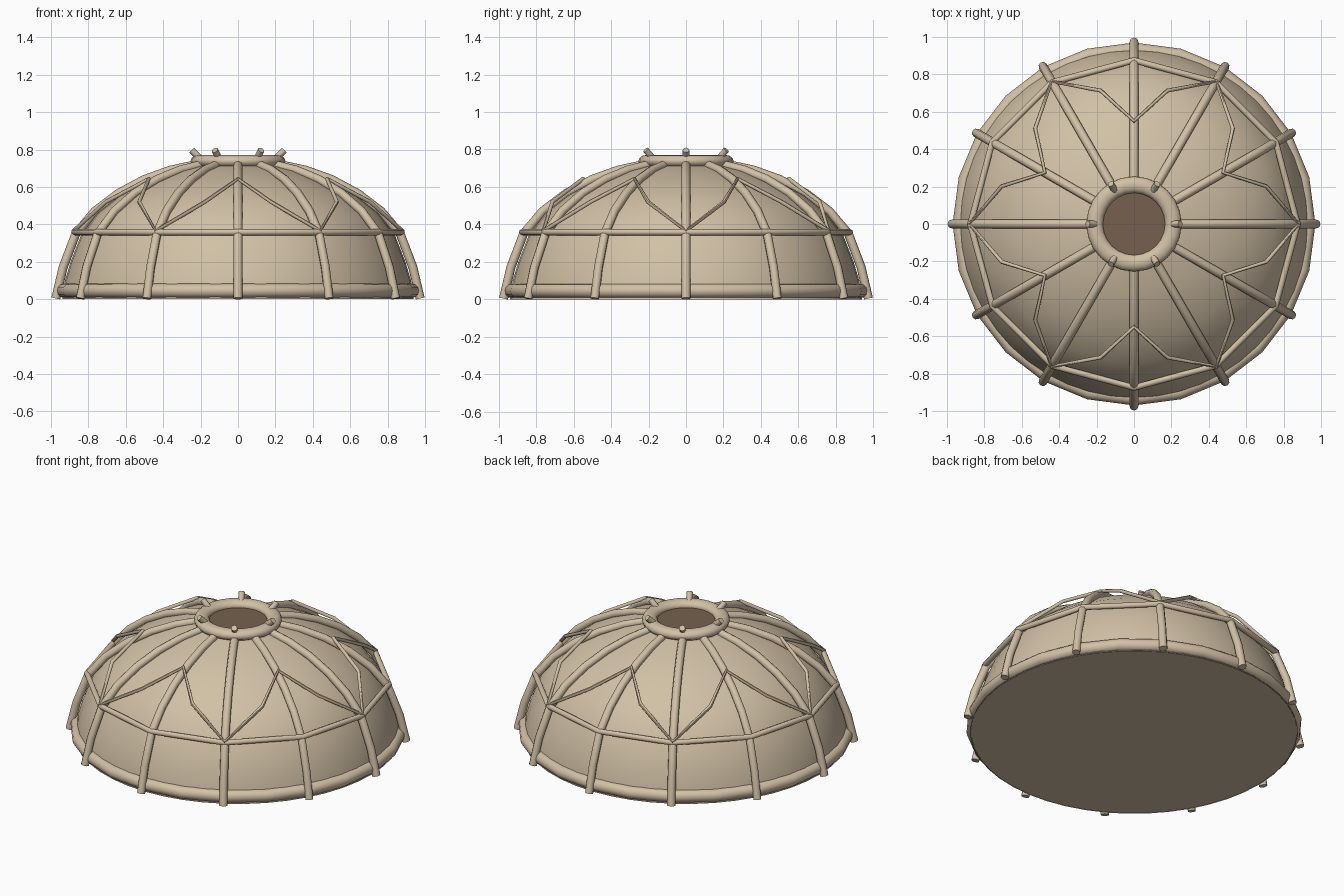
import bpy, bmesh, math
from mathutils import Vector

cube = bpy.data.objects.get("Cube")
if cube:
    bpy.data.objects.remove(cube, do_unlink=True)


def material(name, rgb):
    m = bpy.data.materials.new(name)
    m.use_nodes = True
    m.diffuse_color = (*rgb, 1)
    m.node_tree.nodes["Principled BSDF"].inputs["Base Color"].default_value = (*rgb, 1)
    return m


beige = material("beige", (0.64, 0.53, 0.38))
brown = material("dark brown", (0.18, 0.12, 0.08))


def polar(radius, degrees, z):
    a = math.radians(degrees)
    return Vector((radius * math.cos(a), radius * math.sin(a), z))


def finish(obj, name, mat, angle=40):
    obj.name = name
    obj.data.materials.clear()
    obj.data.materials.append(mat)
    bpy.ops.object.select_all(action='DESELECT')
    obj.select_set(True)
    bpy.context.view_layer.objects.active = obj
    bpy.ops.object.shade_smooth_by_angle(angle=math.radians(angle))
    return obj


def tubes(name, paths, radius, closed=False, resolution=2):
    """Round bars along a list of paths, joined in one mesh."""
    curve = bpy.data.curves.new(name, 'CURVE')
    curve.dimensions = '3D'
    curve.bevel_depth = radius
    curve.bevel_resolution = resolution
    curve.use_fill_caps = not closed
    for path in paths:
        s = curve.splines.new('POLY')
        s.points.add(len(path) - 1)
        for p, co in zip(s.points, path):
            p.co = (*co, 1)
        s.use_cyclic_u = closed
    obj = bpy.data.objects.new(name, curve)
    bpy.context.collection.objects.link(obj)
    bpy.ops.object.select_all(action='DESELECT')
    obj.select_set(True)
    bpy.context.view_layer.objects.active = obj
    bpy.ops.object.convert(target='MESH')
    return finish(bpy.context.view_layer.objects.active, name, beige, 50)


def torus(name, major, minor, z, segments, flat):
    bpy.ops.mesh.primitive_torus_add(major_radius=major, minor_radius=minor,
                                     major_segments=segments, minor_segments=12,
                                     location=(0, 0, z))
    obj = bpy.context.object
    obj.scale.z = flat
    return finish(obj, name, beige)


def disc(name, radius, z, mat, sides, down=False):
    bpy.ops.mesh.primitive_circle_add(radius=radius, vertices=sides, fill_type='NGON',
                                      location=(0, 0, z),
                                      rotation=(math.pi if down else 0, 0, 0))
    return finish(bpy.context.object, name, mat)


# Dome shell, turned from a profile
profile = [(0.94, 0), (0.925, 0.1), (0.895, 0.2), (0.84, 0.34), (0.75, 0.46),
           (0.63, 0.555), (0.5, 0.625), (0.35, 0.685), (0.2, 0.72)]
bm = bmesh.new()
verts = [bm.verts.new((r, 0, z)) for r, z in profile]
edges = [bm.edges.new(pair) for pair in zip(verts, verts[1:])]
bmesh.ops.spin(bm, geom=verts + edges, cent=(0, 0, 0), axis=(0, 0, 1),
               angle=2 * math.pi, steps=48)
bmesh.ops.remove_doubles(bm, verts=bm.verts, dist=0.0005)
bmesh.ops.recalc_face_normals(bm, faces=bm.faces)
if sum(f.normal.z for f in bm.faces) < 0:
    bmesh.ops.reverse_faces(bm, faces=bm.faces)
mesh = bpy.data.meshes.new("dome")
bm.to_mesh(mesh)
bm.free()
dome = bpy.data.objects.new("dome", mesh)
bpy.context.collection.objects.link(dome)
finish(dome, "dome", beige)

# Floor, base rim, crown ring and the dark cap inside it
disc("floor", 0.945, 0.004, beige, 48, down=True)
torus("base_rim", 0.932, 0.038, 0.045, 24, 1)
torus("crown_ring", 0.21, 0.044, 0.738, 24, 0.75)
disc("crown_cap", 0.19, 0.733, brown, 24)

# Twelve ribs from the base to the crown
rib = [(0.974, 0.004), (0.935, 0.17), (0.867, 0.35), (0.765, 0.47),
       (0.64, 0.565), (0.5, 0.64), (0.36, 0.69), (0.23, 0.718)]
tubes("ribs", [[polar(r, a, z) for r, z in rib] for a in range(0, 360, 30)], 0.024)

# Straight-sided band around the ribs
tubes("middle_band", [[polar(0.875, a, 0.358) for a in range(0, 360, 30)]],
      0.017, closed=True)

# Six-pointed star lattice above the band
star = []
for a in range(0, 360, 60):
    star += [polar(0.88, a, 0.365), polar(0.735, a + 16, 0.52),
             polar(0.55, a + 30, 0.643), polar(0.735, a + 44, 0.52)]
tubes("star_lattice", [star], 0.011, closed=True)

# Short pegs leaning out of the crown
tubes("crown_pegs", [[polar(0.195, a, 0.745), polar(0.248, a, 0.797)]
                     for a in range(0, 360, 60)], 0.018)
